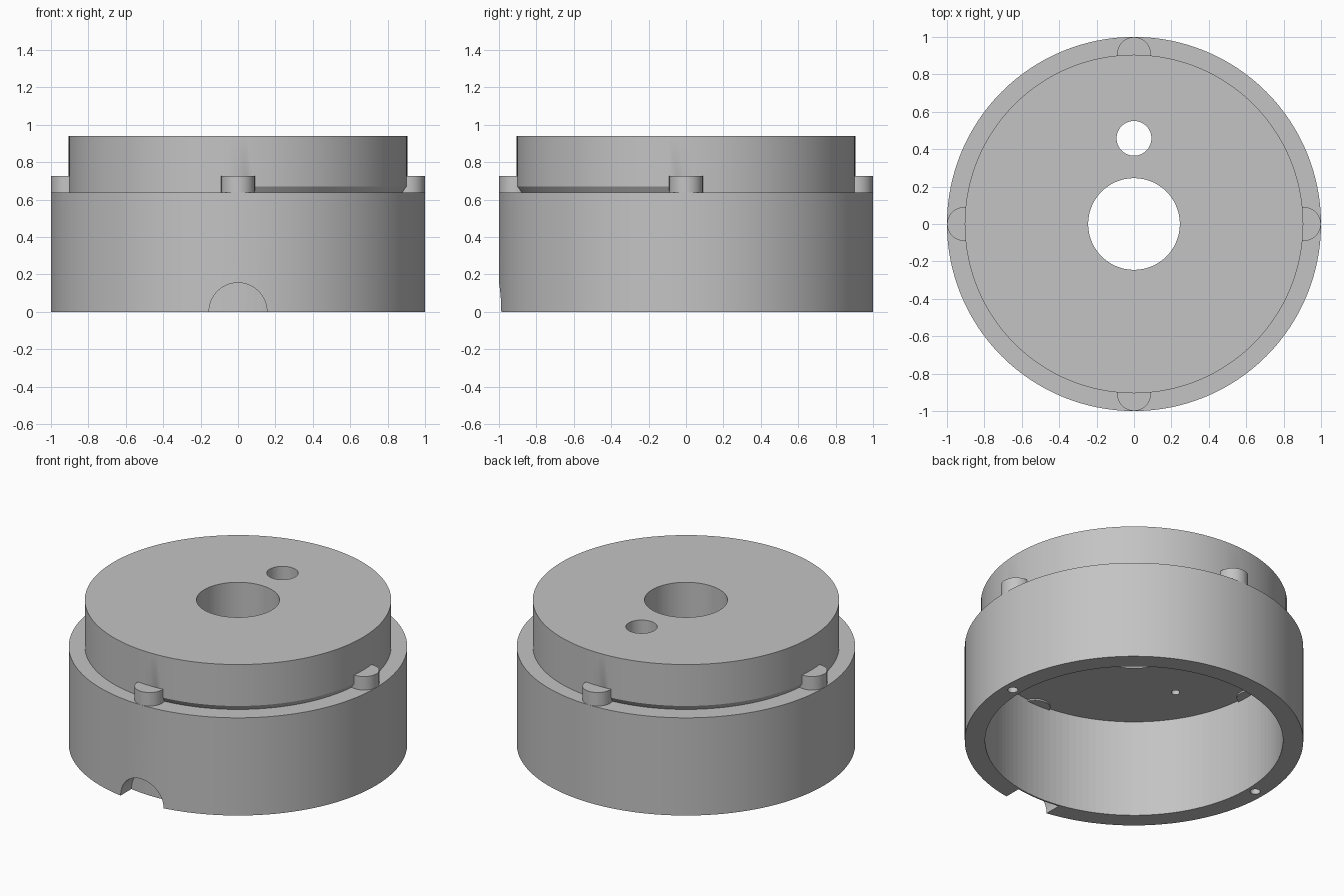
import bpy, bmesh, math
from mathutils import Matrix

cube = bpy.data.objects.get("Cube")
if cube:
    bpy.data.objects.remove(cube)

LEDGE, UNDERCUT_TOP, TOP = 0.637, 0.67, 0.94
OUTER, DRUM, BORE = 1.0, 0.905, 0.88

grey = bpy.data.materials.new("matte grey")
grey.use_nodes = True
colour = (0.55, 0.55, 0.55, 1)
grey.diffuse_color = colour
grey.node_tree.nodes["Principled BSDF"].inputs["Base Color"].default_value = colour


def add_object(name, bm):
    mesh = bpy.data.meshes.new(name)
    bm.to_mesh(mesh)
    bm.free()
    mesh.materials.append(grey)
    obj = bpy.data.objects.new(name, mesh)
    bpy.context.collection.objects.link(obj)
    return obj


def cylinder_mesh(radius, z0, z1, x=0, y=0, segments=128):
    bm = bmesh.new()
    bmesh.ops.create_cone(bm, cap_ends=True, segments=segments, radius1=radius,
                          radius2=radius, depth=z1 - z0,
                          matrix=Matrix.Translation((x, y, (z0 + z1) / 2)))
    return bm


def cylinder(name, *args, **kwargs):
    return add_object(name, cylinder_mesh(*args, **kwargs))


def cut(target, cutter):
    cutter.hide_render = True
    cutter.hide_set(True)
    cutter.display_type = 'WIRE'
    mod = target.modifiers.new(cutter.name, 'BOOLEAN')
    mod.operation = 'DIFFERENCE'
    mod.solver = 'EXACT'
    mod.object = cutter


# Housing: hollow skirt with pin holes in its lower rim
housing = cylinder("housing", OUTER, 0, LEDGE)
cut(housing, cylinder("bore_cutter", BORE, -0.1, LEDGE + 0.1))
for side, x in (("left", 0.935), ("right", -0.935)):
    cut(housing, cylinder(side + "_pin_hole_cutter", 0.03, -0.1, 0.3, x, segments=24))

# Half-round notch in the front, leaving a thin inner wall
bm = cylinder_mesh(0.155, 0.7, 1.2, segments=64)
bmesh.ops.rotate(bm, verts=bm.verts, matrix=Matrix.Rotation(math.pi / 2, 3, 'X'))
notch = add_object("notch_cutter", bm)
cut(notch, cylinder("notch_core", BORE + 0.01, -0.5, 0.5))
cut(housing, notch)

# Drum: raised disc, tapered under its edge in two opposite quadrants
bm = cylinder_mesh(DRUM, LEDGE, TOP)
bmesh.ops.bisect_plane(bm, geom=bm.verts[:] + bm.edges[:] + bm.faces[:],
                       plane_co=(0, 0, UNDERCUT_TOP), plane_no=(0, 0, 1))
for v in bm.verts:
    if v.co.z < LEDGE + 0.01 and v.co.x * v.co.y < -0.001:
        v.co.x *= 0.975
        v.co.y *= 0.975
drum = add_object("drum", bm)
cut(drum, cylinder("centre_hole_cutter", 0.245, 0.5, 1.1))
cut(drum, cylinder("offset_hole_cutter", 0.093, 0.5, 1.1, 0, 0.458, segments=64))
cut(drum, cylinder("underside_hole_cutter", 0.025, 0.5, 0.78, -0.53, -0.25, segments=24))

# Four locking lugs around the ledge
lugs = []
for i, name in enumerate(("left", "back", "right", "front")):
    a = i * math.pi / 2
    lugs.append(cylinder(name + "_lug", 0.09, LEDGE - 0.01, 0.725,
                         0.909 * math.cos(a), 0.909 * math.sin(a), segments=48))

# Smooth round walls, crisp rims
bpy.ops.object.select_all(action='DESELECT')
for obj in [housing, drum] + lugs:
    obj.select_set(True)
    bpy.context.view_layer.objects.active = obj
bpy.ops.object.shade_smooth_by_angle(angle=math.radians(30))
